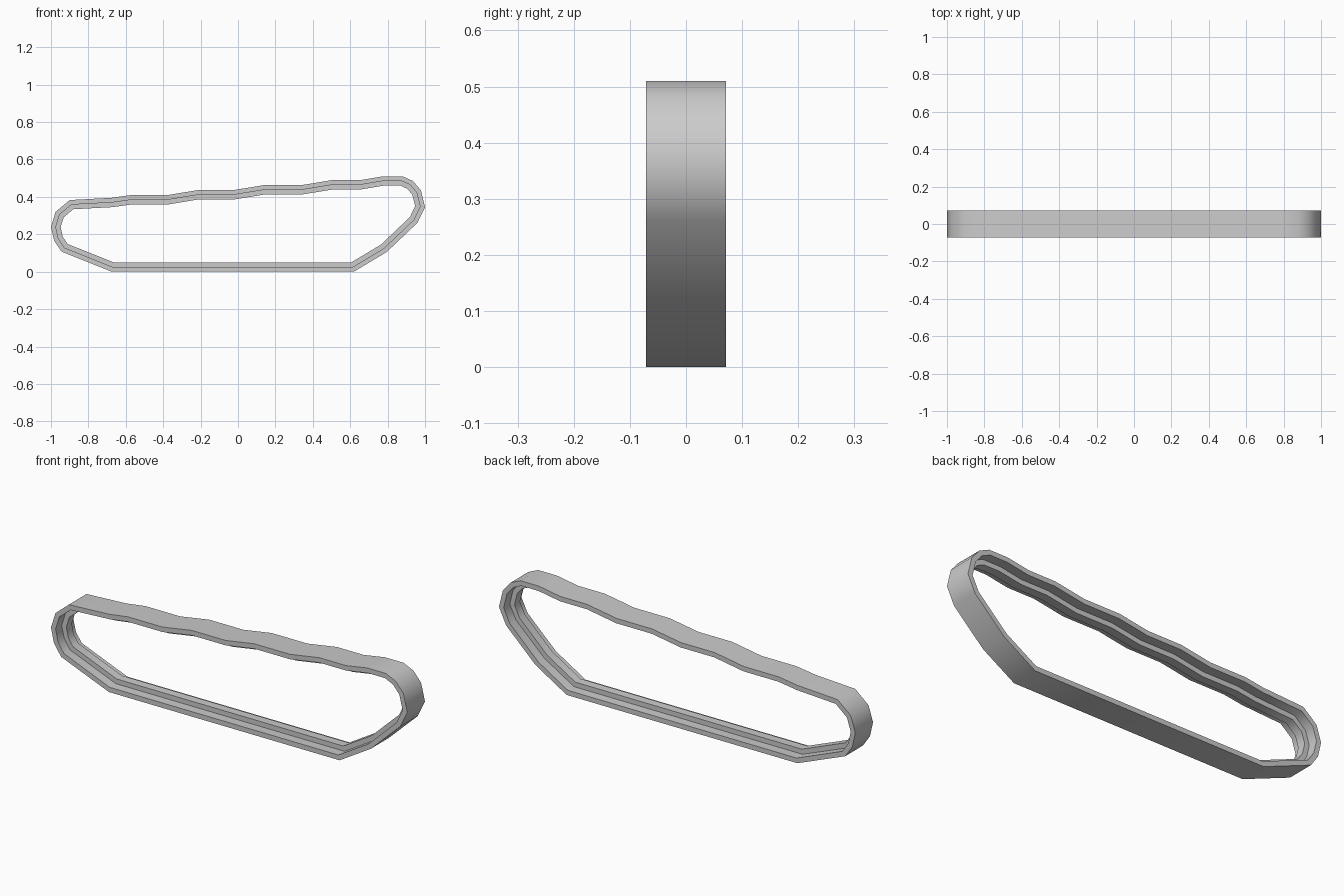
import bpy, bmesh
from mathutils import Vector

if "Cube" in bpy.data.objects:
    bpy.data.objects.remove(bpy.data.objects["Cube"])

# Outer side outline of the track, counter-clockwise (x, z)
OUTLINE = [(-.675, 0), (.62, 0), (.795, .105), (.96, .262), (1, .345), (.978, .435),
           (.935, .485), (.88, .51), (.775, .51), (.655, .49), (.505, .49),
           (.34, .463), (.14, .463), (-.02, .437), (-.21, .437), (-.375, .41),
           (-.57, .41), (-.675, .395), (-.90, .383), (-.975, .32), (-1, .24),
           (-.983, .165), (-.943, .107)]
HALF, RIB, T = .071, .022, .025

# Cross-section: flat band with a central guide rib inside (y, inset)
SECTION = [(-HALF, 0), (HALF, 0), (HALF, T), (RIB, T), (RIB, 2 * T),
           (-RIB, 2 * T), (-RIB, T), (-HALF, T)]


def inset(points, d):
    """Mitred inward offset of a closed outline."""
    pts = [Vector(p) for p in points]
    out = []
    for i, p in enumerate(pts):
        a = (p - pts[i - 1]).normalized()
        b = (pts[(i + 1) % len(pts)] - p).normalized()
        na, nb = Vector((-a.y, a.x)), Vector((-b.y, b.x))
        out.append(p + (na + nb) * d / (1 + na.dot(nb)))
    return out


# Sweep the cross-section around the outline
bm = bmesh.new()
loops = [[bm.verts.new((p.x, y, p.y)) for p in inset(OUTLINE, d)] for y, d in SECTION]
n = len(OUTLINE)
for k, loop in enumerate(loops):
    nxt = loops[(k + 1) % len(loops)]
    for i in range(n):
        j = (i + 1) % n
        bm.faces.new((loop[i], loop[j], nxt[j], nxt[i]))
bmesh.ops.recalc_face_normals(bm, faces=bm.faces)
mesh = bpy.data.meshes.new("track_band")
bm.to_mesh(mesh)
bm.free()
track = bpy.data.objects.new("track_band", mesh)
bpy.context.collection.objects.link(track)

# Smooth around the bends, keep band and rib edges crisp
bpy.context.view_layer.objects.active = track
track.select_set(True)
bpy.ops.object.shade_smooth_by_angle(angle=.7)
